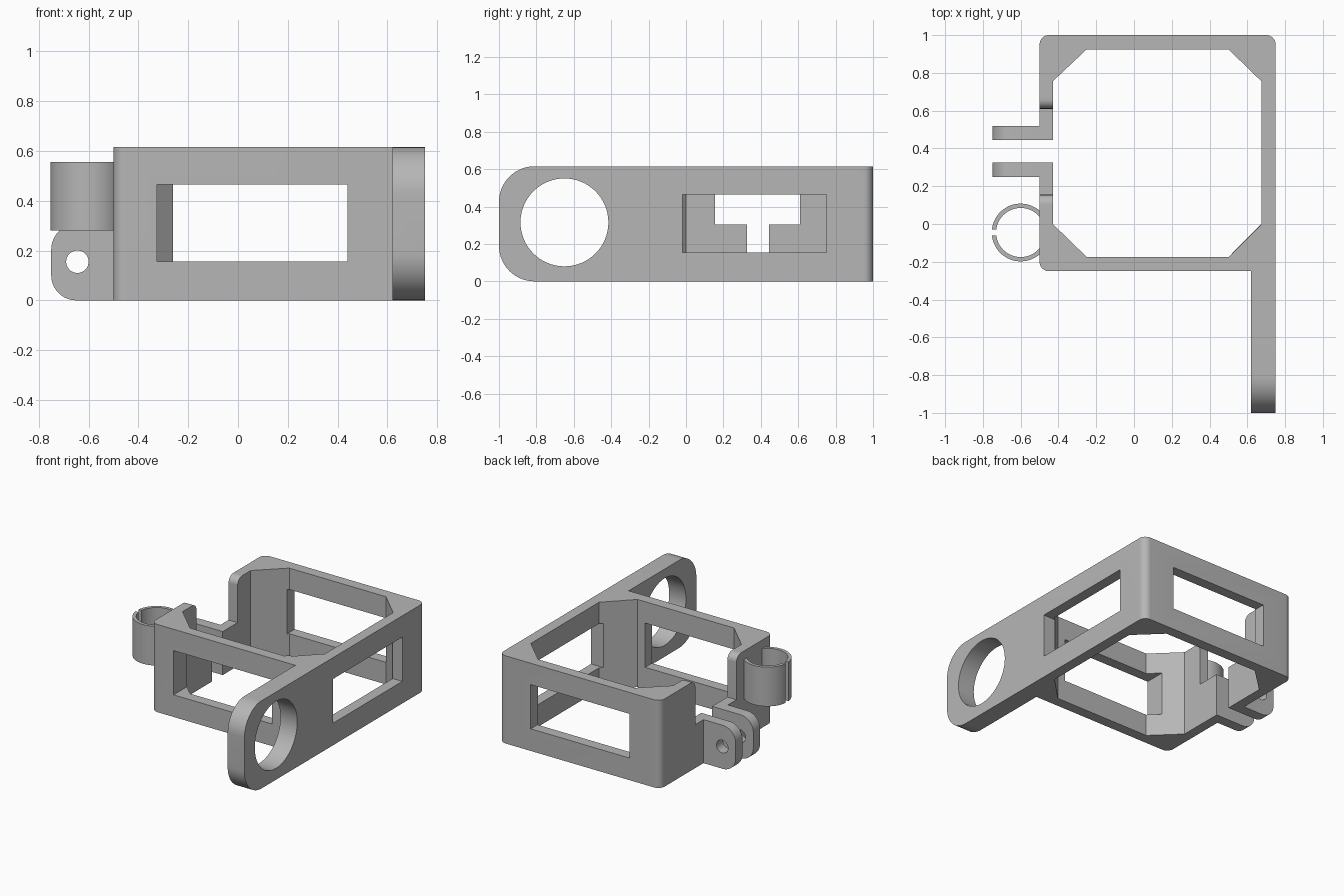
import bpy
import bmesh
from math import pi, cos, sin, tan
from mathutils import Vector

cube = bpy.data.objects.get("Cube")
if cube:
    bpy.data.objects.remove(cube, do_unlink=True)

GREY = (0.47, 0.47, 0.47, 1)
mat = bpy.data.materials.new("plain grey")
mat.use_nodes = True
mat.diffuse_color = GREY
mat.node_tree.nodes["Principled BSDF"].inputs["Base Color"].default_value = GREY

HEIGHT = 0.615


def rounded(corners, steps=10):
    """Polygon outline; a corner given as (u, v, r) gets a fillet of radius r."""
    out = []
    for i, c in enumerate(corners):
        p = Vector(c[:2])
        if len(c) == 2:
            out.append(p)
            continue
        a = (Vector(corners[i - 1][:2]) - p).normalized()
        b = (Vector(corners[(i + 1) % len(corners)][:2]) - p).normalized()
        half = a.angle(b) / 2
        centre = p + (a + b).normalized() * c[2] / sin(half)
        start = p + a * c[2] / tan(half) - centre
        end = p + b * c[2] / tan(half) - centre
        for k in range(steps + 1):
            t = k / steps
            sweep = start.angle(end)
            out.append(centre + (start * sin((1 - t) * sweep) + end * sin(t * sweep)) / sin(sweep))
    return out


def arc(cu, cv, r, a0, a1, n):
    return [Vector((cu + r * cos(a0 + (a1 - a0) * k / n),
                    cv + r * sin(a0 + (a1 - a0) * k / n))) for k in range(n + 1)]


def circle(cu, cv, r, n=64):
    return arc(cu, cv, r, 0, 2 * pi, n)[:-1]


def rect(u0, u1, v0, v1):
    return [(u0, v0), (u1, v0), (u1, v1), (u0, v1)]


def prism(name, outline, axis, lo, hi):
    """Extrude a 2D outline along an axis between lo and hi."""
    place = {"x": lambda u, v, w: (w, u, v),
             "y": lambda u, v, w: (u, w, v),
             "z": lambda u, v, w: (u, v, w)}[axis]
    bm = bmesh.new()
    rings = [[bm.verts.new(place(p[0], p[1], w)) for p in outline] for w in (lo, hi)]
    bm.faces.new(rings[0])
    bm.faces.new(rings[1])
    n = len(outline)
    for i in range(n):
        j = (i + 1) % n
        bm.faces.new((rings[0][i], rings[0][j], rings[1][j], rings[1][i]))
    bmesh.ops.recalc_face_normals(bm, faces=bm.faces)
    mesh = bpy.data.meshes.new(name)
    bm.to_mesh(mesh)
    bm.free()
    mesh.materials.append(mat)
    obj = bpy.data.objects.new(name, mesh)
    bpy.context.collection.objects.link(obj)
    return obj


def select(obj):
    bpy.ops.object.select_all(action="DESELECT")
    obj.select_set(True)
    bpy.context.view_layer.objects.active = obj


def combine(target, tool, operation="DIFFERENCE"):
    tool.hide_render = True
    mod = target.modifiers.new("cut", "BOOLEAN")
    mod.operation = operation
    mod.solver = "EXACT"
    mod.object = tool
    select(target)
    bpy.ops.object.modifier_apply(modifier=mod.name)
    bpy.data.objects.remove(tool, do_unlink=True)


def smooth(obj):
    select(obj)
    bpy.ops.object.shade_smooth_by_angle(angle=pi / 6)


# Square frame and long side arm, from one plan outline
R = 0.05
plan = [(0.75, -1), (0.75, 1, R), (-0.5, 1, R), (-0.5, -0.25, R), (0.62, -0.25), (0.62, -1)]
frame = prism("frame_with_arm", rounded(plan), "z", 0, HEIGHT)

# Rounded arm end
side = [(-1, 0, 0.19), (1.2, 0), (1.2, HEIGHT), (-1, HEIGHT, 0.19)]
combine(frame, prism("arm_end_shape", rounded(side, 16), "x", -1, 1), "INTERSECT")

# Central opening with chamfered corners
opening = [(-0.25, -0.175), (0.5, -0.175), (0.675, 0), (0.675, 0.755),
           (0.5, 0.925), (-0.25, 0.925), (-0.43, 0.755), (-0.43, 0)]
combine(frame, prism("opening_cutter", opening, "z", -0.1, 0.8))

# Windows in the front, back and right walls
Z0, Z1 = 0.155, 0.465
combine(frame, prism("front_window", rect(-0.325, 0.44, Z0, Z1), "y", -0.4, 0.1))
combine(frame, prism("back_window", rect(-0.26, 0.505, Z0, Z1), "y", 0.7, 1.1))
combine(frame, prism("right_window", rect(-0.02, 0.75, Z0, Z1), "x", 0.55, 0.9))

# Round hole in the arm
combine(frame, prism("arm_hole", circle(-0.65, 0.315, 0.235), "x", 0.5, 0.9))

# Stepped slot in the left wall, with rounded upper lips
slot = [(0.325, -0.1), (0.445, -0.1), (0.445, 0.305), (0.61, 0.305),
        (0.61, HEIGHT, R), (0.7, HEIGHT), (0.7, 0.8), (0.065, 0.8),
        (0.065, HEIGHT), (0.155, HEIGHT, R), (0.155, 0.305), (0.325, 0.305)]
combine(frame, prism("slot_cutter", rounded(slot), "x", -0.6, -0.41))
smooth(frame)

# Pair of clamp lugs with bolt holes
lug = [(-0.75, 0, 0.1), (-0.5, 0), (-0.5, 0.305), (-0.75, 0.305, 0.1)]
for name, y in (("front_lug", 0.25), ("back_lug", 0.445)):
    obj = prism(name, rounded(lug), "y", y, y + 0.075)
    combine(obj, prism("bolt_hole", circle(-0.645, 0.155, 0.045, 40), "y", y - 0.1, y + 0.2))
    smooth(obj)

# Split ring clip on the outer wall
gap = 0.1
ring = (arc(-0.6, -0.045, 0.153, -pi + gap, pi - gap, 60)
        + arc(-0.6, -0.045, 0.13, pi - gap * 1.15, -pi + gap * 1.15, 60))
smooth(prism("ring_clip", ring, "z", 0.28, 0.555))
